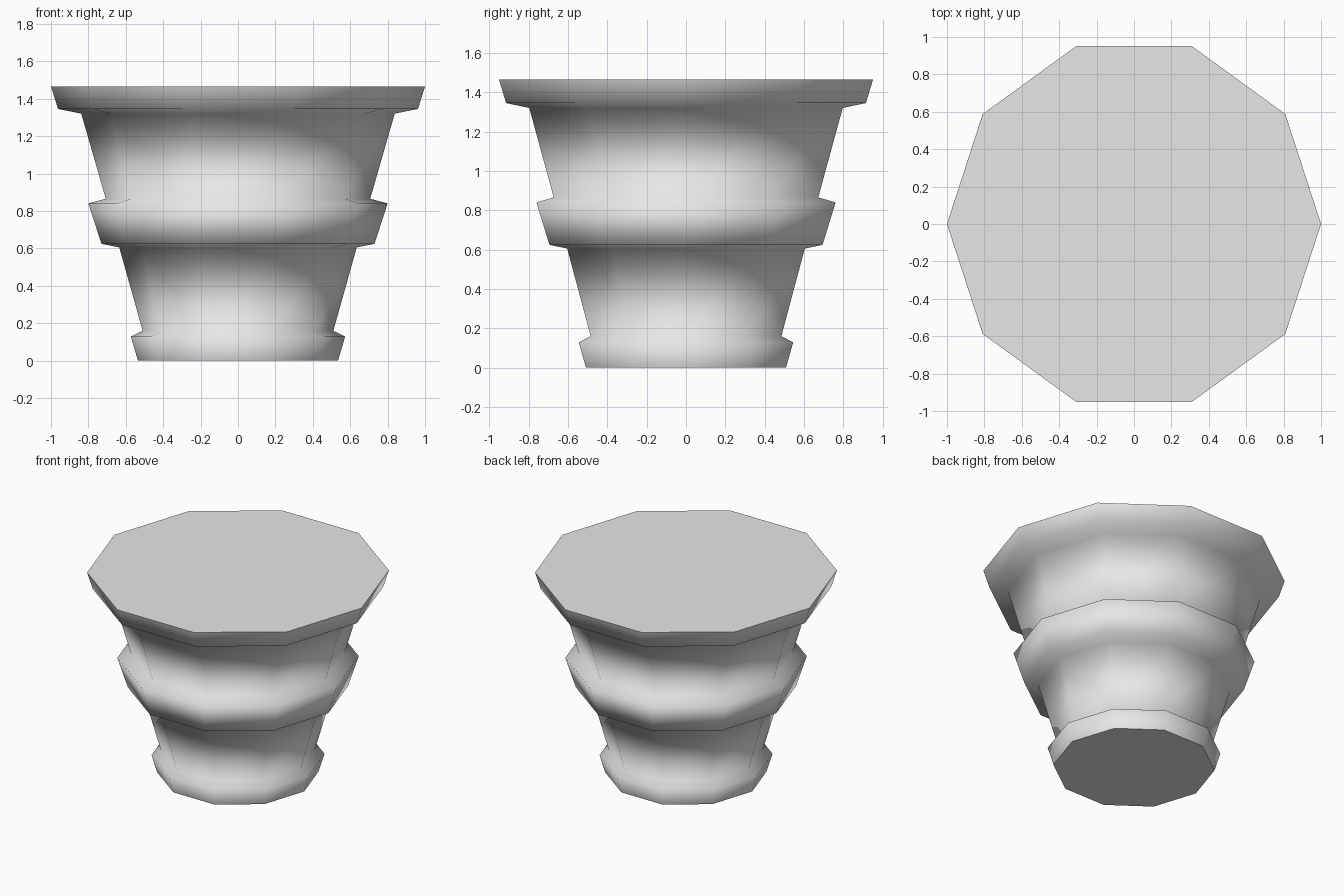
import bpy
import bmesh
from math import cos, sin, tau

default_cube = bpy.data.objects.get("Cube")
if default_cube:
    bpy.data.objects.remove(default_cube, do_unlink=True)

SIDES = 10

# Pale grey material
grey = bpy.data.materials.new("pale grey")
grey.use_nodes = True
colour = (0.8, 0.8, 0.8, 1.0)
grey.diffuse_color = colour
grey.node_tree.nodes["Principled BSDF"].inputs["Base Color"].default_value = colour

# Radius and height from the foot band, past the middle band, to the rim
profile = [
    (0.535, 0.0), (0.573, 0.128), (0.51, 0.16),
    (0.635, 0.605), (0.73, 0.624), (0.80, 0.84),
    (0.707, 0.865), (0.838, 1.32), (0.962, 1.345), (1.0, 1.465),
]

# Lathe the profile into a ten-sided solid
bm = bmesh.new()
rings = [
    [bm.verts.new((r * cos(tau * i / SIDES), r * sin(tau * i / SIDES), z))
     for i in range(SIDES)]
    for r, z in profile
]
for low, high in zip(rings, rings[1:]):
    for i in range(SIDES):
        j = (i + 1) % SIDES
        wall = bm.faces.new((low[i], low[j], high[j], high[i]))
        wall.smooth = True

# Flat caps with crisp outlines
for loop in (rings[0][::-1], rings[-1]):
    cap = bm.faces.new(loop)
    cap.smooth = False
    for edge in cap.edges:
        edge.smooth = False

mesh = bpy.data.meshes.new("banded_pot")
bm.to_mesh(mesh)
bm.free()
mesh.materials.append(grey)
pot = bpy.data.objects.new("banded_pot", mesh)
bpy.context.collection.objects.link(pot)
